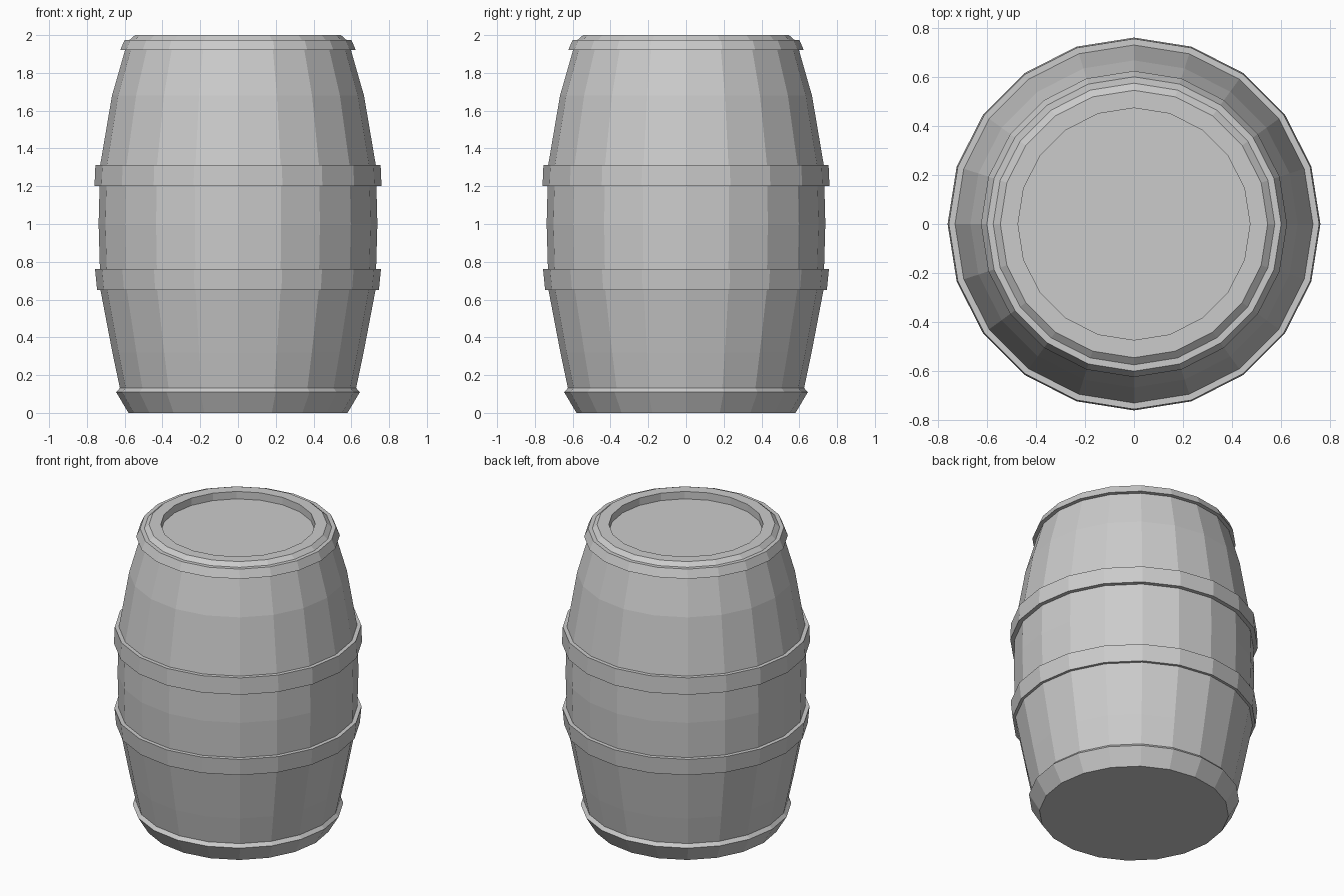
import bpy, bmesh
from math import sin, cos, tau

if "Cube" in bpy.data.objects:
    bpy.data.objects.remove(bpy.data.objects["Cube"])

SIDES = 20


def lathe(name, profile, closed=False):
    """Revolve (radius, z) points; caps open ends, or joins them into a ring."""
    bm = bmesh.new()
    rings = [[bm.verts.new((r * cos(tau * i / SIDES), r * sin(tau * i / SIDES), z))
              for i in range(SIDES)] for r, z in profile]
    pairs = list(zip(rings, rings[1:]))
    if closed:
        pairs.append((rings[-1], rings[0]))
    else:
        bm.faces.new(rings[0][::-1])
        bm.faces.new(rings[-1])
    for a, b in pairs:
        for i in range(SIDES):
            j = (i + 1) % SIDES
            bm.faces.new((a[i], a[j], b[j], b[i]))
    bmesh.ops.recalc_face_normals(bm, faces=bm.faces)
    mesh = bpy.data.meshes.new(name)
    bm.to_mesh(mesh)
    bm.free()
    obj = bpy.data.objects.new(name, mesh)
    bpy.context.collection.objects.link(obj)
    return obj


# Bulging staves with a flat base and a recessed lid
lathe("barrel_body", [
    (0.575, 0.0), (0.625, 0.13), (0.665, 0.32), (0.728, 0.65), (0.738, 1.0),
    (0.73, 1.31), (0.667, 1.68), (0.598, 1.92), (0.574, 1.975),
    (0.545, 2.0), (0.473, 2.0), (0.473, 1.95)])

# Hoops: inner bottom, outer bottom, outer top, inner top
hoops = {
    "bottom_hoop": [(0.55, 0.0), (0.58, 0.0), (0.645, 0.11), (0.625, 0.132), (0.60, 0.132)],
    "lower_hoop": [(0.71, 0.65), (0.746, 0.65), (0.757, 0.762), (0.71, 0.762)],
    "upper_hoop": [(0.71, 1.2), (0.76, 1.2), (0.755, 1.312), (0.71, 1.312)],
    "top_hoop": [(0.58, 1.92), (0.624, 1.92), (0.60, 1.975), (0.56, 1.975)],
}
for name, profile in hoops.items():
    lathe(name, profile, closed=True)
